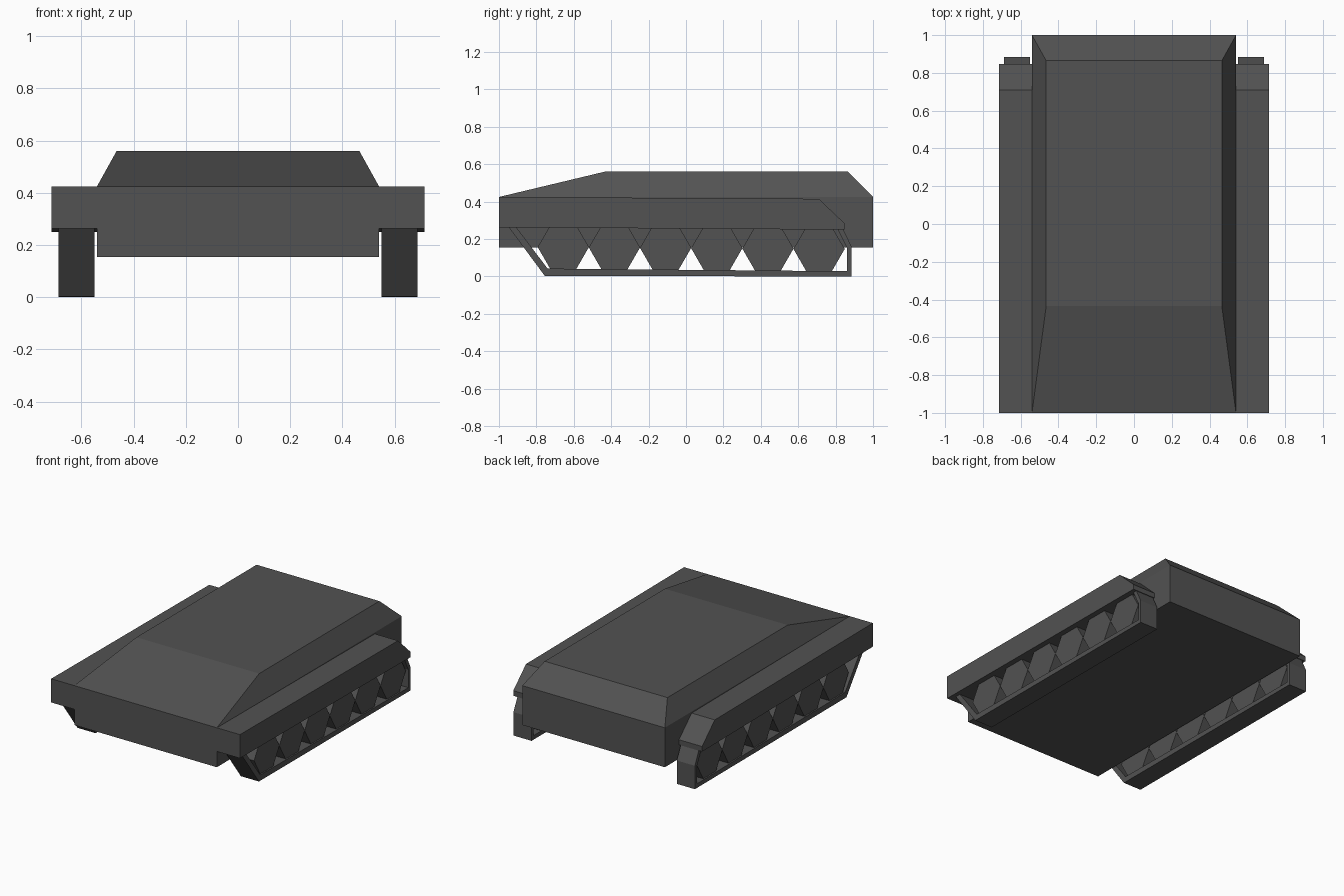
import bpy, bmesh
from math import cos, sin, pi

if "Cube" in bpy.data.objects:
    bpy.data.objects.remove(bpy.data.objects["Cube"])

mat = bpy.data.materials.new("dark_grey")
mat.diffuse_color = (0.085, 0.085, 0.085, 1)
mat.use_nodes = True
mat.node_tree.nodes["Principled BSDF"].inputs["Base Color"].default_value = mat.diffuse_color


def finish(name, bm):
    bmesh.ops.recalc_face_normals(bm, faces=bm.faces)
    me = bpy.data.meshes.new(name)
    bm.to_mesh(me)
    bm.free()
    me.materials.append(mat)
    ob = bpy.data.objects.new(name, me)
    bpy.context.collection.objects.link(ob)
    return ob


def side_part(name, profile, x0, x1):
    """Extrude a (y, z) outline from x0 to x1, then mirror it across x."""
    bm = bmesh.new()
    face = bm.faces.new([bm.verts.new((x0, y, z)) for y, z in profile])
    ext = bmesh.ops.extrude_face_region(bm, geom=[face])
    moved = [v for v in ext["geom"] if isinstance(v, bmesh.types.BMVert)]
    bmesh.ops.translate(bm, verts=moved, vec=(x1 - x0, 0, 0))
    ob = finish(name, bm)
    mod = ob.modifiers.new("mirror", "MIRROR")
    mod.use_mirror_merge = False
    return ob


# Hull: stacked rectangular sections, tapering to the sloped roof
bm = bmesh.new()
rings = []
for hx, y0, y1, z in [(0.54, -1, 1, 0.155), (0.54, -1, 1, 0.425), (0.465, -0.435, 0.865, 0.56)]:
    rings.append([bm.verts.new(p) for p in ((-hx, y0, z), (hx, y0, z), (hx, y1, z), (-hx, y1, z))])
for low, high in zip(rings, rings[1:]):
    for i in range(4):
        j = (i + 1) % 4
        bm.faces.new((low[i], low[j], high[j], high[i]))
bm.faces.new(rings[0])
bm.faces.new(rings[-1])
finish("hull", bm)

# Fenders over the tracks
side_part("fender", [(-1, 0.263), (0.847, 0.25), (0.847, 0.285), (0.71, 0.415), (-1, 0.425)], 0.54, 0.715)

# Track belts, ending up inside the fenders
outer = [(-0.96, 0.28), (-0.755, 0.003), (0.885, 0), (0.885, 0.16), (0.835, 0.265)]
inner = [(0.805, 0.265), (0.862, 0.15), (0.862, 0.028), (-0.74, 0.042), (-0.92, 0.28)]
side_part("track", outer + inner, 0.55, 0.687)

# Six-sided road wheels
for k in range(6):
    cy, cz, r = -0.656 + 0.2735 * k, 0.157 - 0.002 * k, 0.137
    hexagon = [(cy + r * cos(a * pi / 3), cz + r * sin(a * pi / 3)) for a in range(6)]
    side_part(f"road_wheel_{k + 1}", hexagon, 0.56, 0.677)
